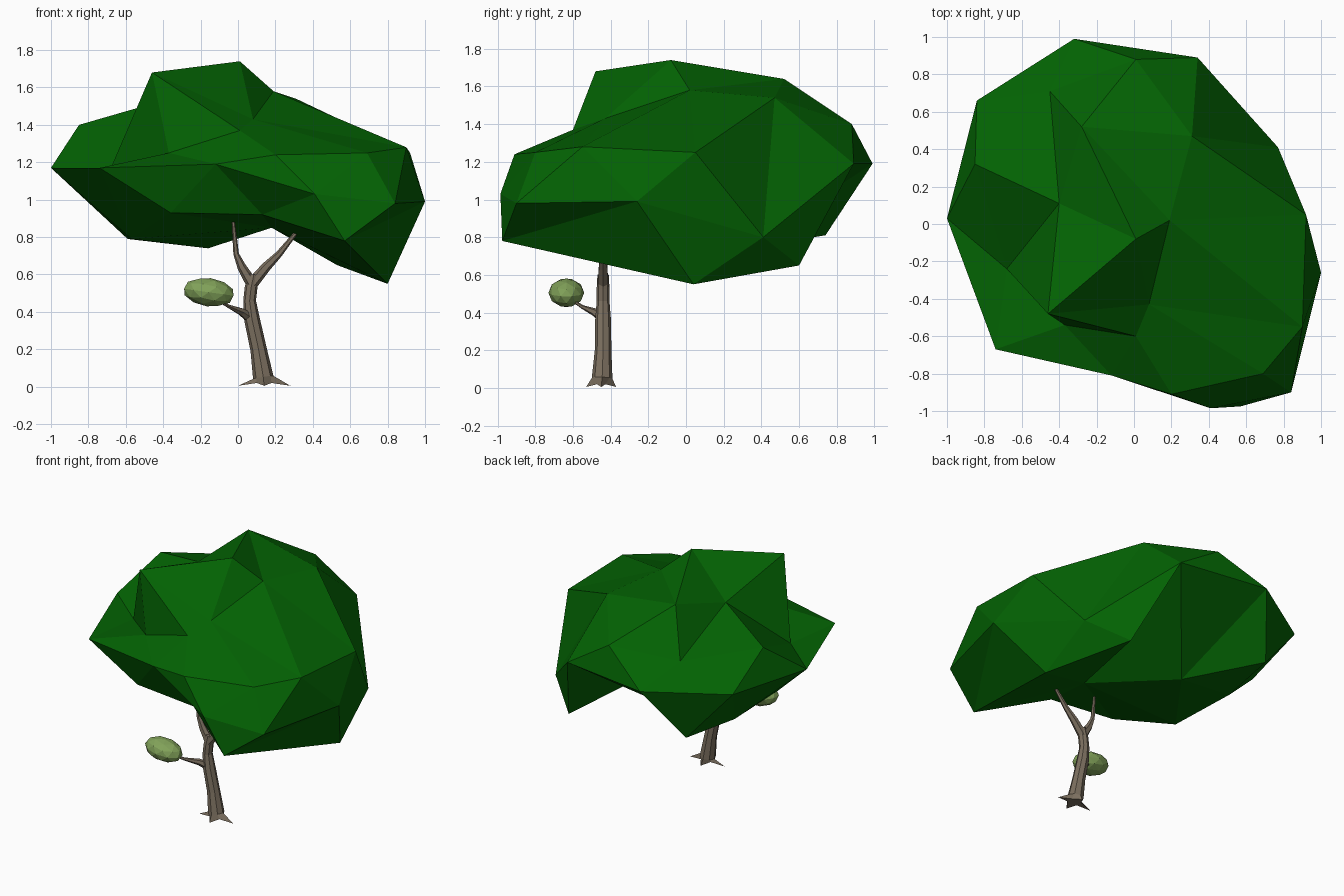
import bpy, bmesh
from math import sin, cos, pi, radians
from mathutils import Vector, Matrix

if "Cube" in bpy.data.objects:
    bpy.data.objects.remove(bpy.data.objects["Cube"])


def material(name, rgb):
    m = bpy.data.materials.new(name)
    m.diffuse_color = (*rgb, 1)
    m.use_nodes = True
    m.node_tree.nodes["Principled BSDF"].inputs["Base Color"].default_value = m.diffuse_color
    return m


def finish(bm, name, mat):
    bmesh.ops.recalc_face_normals(bm, faces=bm.faces[:])
    me = bpy.data.meshes.new(name)
    bm.to_mesh(me)
    bm.free()
    me.materials.append(mat)
    ob = bpy.data.objects.new(name, me)
    bpy.context.collection.objects.link(ob)
    return ob


def tube(name, path, mat, sides=7, roots=None):
    """Low-poly limb through (x, y, z, radius) points; roots = star-shaped foot."""
    bm = bmesh.new()
    pts = [Vector(p[:3]) for p in path]
    rings = []
    for i, p in enumerate(pts):
        d = pts[min(i + 1, len(pts) - 1)] - pts[max(i - 1, 0)]
        rot = Vector((0, 0, 1)).rotation_difference(d.normalized())
        ring = []
        for k in range(sides):
            a = 2 * pi * k / sides
            v = Vector((cos(a), sin(a), 0))
            if i == 0 and roots:
                f, up = (1.0, 0) if k % 2 == 0 else (0.4, 0.015)
                co = p + Vector((v.x * roots[0] * f, v.y * roots[1] * f, up))
            else:
                co = p + rot @ (v * path[i][3])
            ring.append(bm.verts.new(co))
        rings.append(ring)
    for r0, r1 in zip(rings, rings[1:]):
        for k in range(sides):
            n = (k + 1) % sides
            bm.faces.new((r0[k], r0[n], r1[n], r1[k]))
    bm.faces.new(rings[0])
    bm.faces.new(rings[-1])
    return finish(bm, name, mat)


def force_edge(bm, a, b):
    """Flip the edge lying across a-b so that a-b becomes a crease."""
    if bm.edges.get((a, b)):
        return
    for e in bm.edges:
        if len(e.link_faces) == 2:
            opposite = {v for f in e.link_faces for v in f.verts} - set(e.verts)
            if opposite == {a, b}:
                bmesh.utils.edge_rotate(e, True)
                return


def faceted_shell(name, points, creases, centre, squash, mat):
    """Closed faceted blob: triangulate the point directions around a centre."""
    c = Vector(centre)
    bm = bmesh.new()
    vert = {}
    for key, p in points.items():
        d = Vector(p) - c
        d.z *= squash
        vert[key] = bm.verts.new(d.normalized())
    bmesh.ops.convex_hull(bm, input=bm.verts[:])
    for pair in creases.split():
        a, b = pair.split("-")
        force_edge(bm, vert[a], vert[b])
    for key, p in points.items():
        vert[key].co = p
    return finish(bm, name, mat)


bark = material("bark", (0.20, 0.16, 0.115))
leaf = material("leaf", (0.001, 0.125, 0.001))
light_leaf = material("light_leaf", (0.22, 0.36, 0.10))

# Canopy: crown peaks (c), rim (r) and underside (u)
crown = [(.01, -.08, 1.74), (-.46, -.48, 1.68), (.19, .02, 1.58), (.01, -.60, 1.37),
         (.08, -.43, 1.43), (-.28, .52, 1.64), (-.40, .11, 1.53), (-.45, .71, 1.34),
         (.31, .47, 1.54), (.01, .88, 1.40), (.90, -.55, 1.28), (.92, .05, 1.25),
         (.69, -.80, 1.25)]
rim = [(-.74, -.67, 1.17), (-1, .03, 1.17), (-.85, .32, 1.40), (-.68, -.24, 1.17),
       (-.37, -.54, 1.25), (-.84, .66, 1.18), (-.32, .99, 1.19), (.34, .89, 1.19),
       (1, -.26, .99), (.84, -.90, .98), (.41, -.985, 1.03), (.57, -.975, .78),
       (-.12, -.81, 1.19), (.20, -.91, 1.24), (.77, .41, .80)]
under = [(.80, .04, .55), (.53, .60, .65), (-.52, .74, .81), (-.59, .28, .79),
         (-.57, -.25, .79), (-.16, .30, .74), (-.36, -.65, .93), (.13, -.70, .92),
         (.18, -.30, .85)]
points = {f"{tag}{i}": p for tag, group in (("c", crown), ("r", rim), ("u", under))
          for i, p in enumerate(group)}
faceted_shell("canopy", points,
              "r0-r1 r0-r12 r11-r8 r11-u0 c6-c7 c8-r14 r7-u5 r6-u5 u8-u1 u8-r7",
              (0, 0, 1.12), 1.5, leaf)

# Trunk with root flare
tube("trunk", [(.14, -.45, .005, .1), (.135, -.445, .05, .055), (.11, -.44, .2, .044),
               (.075, -.44, .36, .042), (.062, -.44, .46, .034), (.07, -.44, .53, .034),
               (.085, -.44, .60, .03)],
     bark, 8, roots=(.14, .08))

# Forked branches and side twig
tube("left_branch", [(.075, -.44, .55, .032), (.02, -.44, .64, .024), (-.01, -.44, .71, .015),
                     (-.025, -.44, .88, .009)], bark, 6)
tube("right_branch", [(.075, -.44, .55, .032), (.15, -.44, .64, .026), (.22, -.44, .71, .018),
                      (.34, -.44, .86, .008)], bark, 6)
tube("side_twig", [(.075, -.43, .36, .03), (.02, -.48, .40, .022), (-.05, -.55, .43, .01),
                   (-.12, -.61, .47, .007)], bark, 6)

# Small leaf clump on the twig
bm = bmesh.new()
shape = (Matrix.Translation((-.156, -.635, .505)) @ Matrix.Rotation(radians(8), 4, 'Y')
         @ Matrix.Diagonal((.14, .095, .076, 1)))
bmesh.ops.create_icosphere(bm, subdivisions=2, radius=1, matrix=shape)
finish(bm, "leaf_clump", light_leaf)
